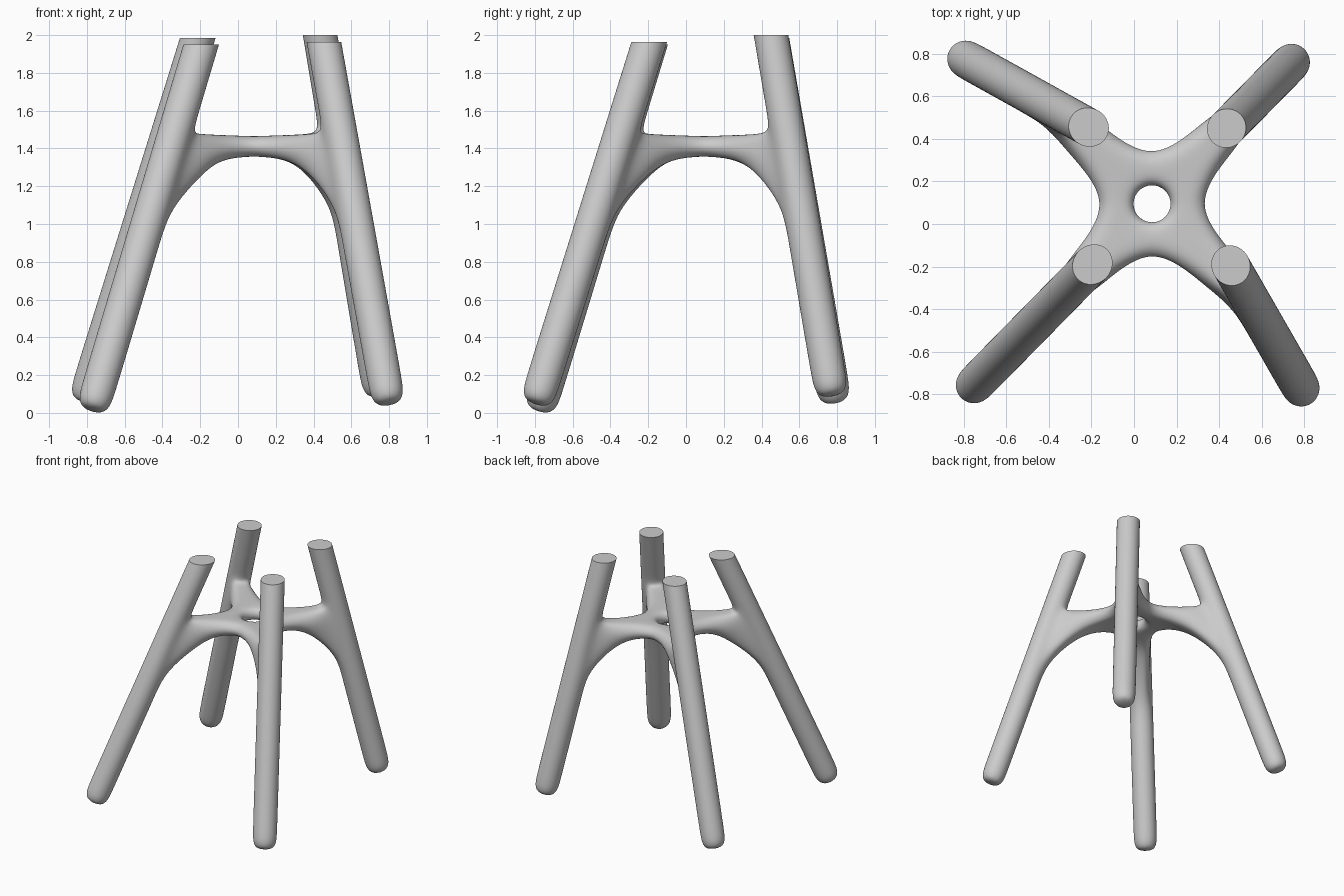
import bpy, bmesh, math
from mathutils import Vector

if "Cube" in bpy.data.objects:
    bpy.data.objects.remove(bpy.data.objects["Cube"])

HUB = Vector((0.085, 0.095, 0))
R = 0.1                      # cage radius (limit surface is about 0.09)
UP = Vector((0, 0, 1))
# top centre and foot centre of each leg, counter-clockwise
LEGS = [((0.435, 0.45, 2.0), (0.74, 0.76, 0.17)),
        ((-0.213, 0.455, 1.985), (-0.79, 0.775, 0.135)),
        ((-0.195, -0.19, 1.95), (-0.75, -0.755, 0.09)),
        ((0.455, -0.195, 1.963), (0.785, -0.77, 0.125))]

bm = bmesh.new()
crease = bm.edges.layers.float.new("crease_edge")


def bridge(a, b, closed=True):
    n = len(a)
    for i in range(n if closed else n - 1):
        j = (i + 1) % n
        bm.faces.new((a[i], a[j], b[j], b[i]))


# Hub: a flat ring around the central hole, 8 spokes
def hub_ring(radii, z):
    ring = []
    for i in range(8):
        a = math.radians(45 * i)
        r = radii[i % 2]     # even = between legs, odd = toward a leg
        ring.append(bm.verts.new(HUB + Vector((r * math.cos(a), r * math.sin(a), z))))
    return ring


out_top = hub_ring((0.19, 0.2), 1.468)
in_top = hub_ring((0.115, 0.115), 1.462)
in_mid = hub_ring((0.087, 0.087), 1.412)
in_bot = hub_ring((0.115, 0.115), 1.362)
out_bot = hub_ring((0.19, 0.2), 1.355)
for a, b in zip((out_top, in_top, in_mid, in_bot), (in_top, in_mid, in_bot, out_bot)):
    bridge(a, b)
valley = [bm.verts.new(HUB + Vector((0.24 * math.cos(i * math.pi / 2),
                                     0.24 * math.sin(i * math.pi / 2), 1.412)))
          for i in range(4)]

for k, (top, foot) in enumerate(LEGS):
    top, foot = Vector(top), Vector(foot)
    d = (top - foot).normalized()

    def axis(z):
        return foot + d * ((z - foot.z) / d.z)

    e = axis(1.42) - HUB
    e.z = 0
    dist = e.length
    e.normalize()
    s = UP.cross(e)
    u = (-e + d * e.dot(d)).normalized()
    v = (s - d * s.dot(d) - u * s.dot(u)).normalized()

    def leg_ring(c, r=R):
        return [bm.verts.new(c + r * (math.cos(i * math.pi / 4) * u
                                      + math.sin(i * math.pi / 4) * v)) for i in range(8)]

    # Leg: tube with a rounded foot and a level cut top
    rings = [leg_ring(top)]
    for p in rings[0]:
        p.co += d * ((top.z - p.co.z) / d.z)
    rings += [leg_ring(axis(z)) for z in (1.61, 1.52, 1.37, 1.09, 0.9, 0.5)]
    rings += [leg_ring(foot + d * h, r) for h, r in
              ((0.05, R), (-0.035, 0.97 * R), (-0.085, 0.62 * R))]
    for j in range(len(rings) - 1):
        a, b = rings[j], rings[j + 1]
        if j in (2, 3):      # opening where the arm joins
            bridge(a[1:], b[1:], closed=False)
        else:
            bridge(a, b)
    bm.faces.new(rings[0])
    bm.faces.new(rings[-1])
    for i in range(8):
        edge = bm.edges.get((rings[0][i], rings[0][(i + 1) % 8]))
        edge[crease] = 1.0
        edge.smooth = False
    t, m, b = rings[2], rings[3], rings[4]
    bm.verts.remove(m[0])
    joint = [t[1], t[0], t[7], m[7], b[7], b[0], b[1], m[1]]

    # Arm: eight-sided sections from the hub to the leg
    def section(r, wide, narrow, zt, zm, zb):
        pts = [(narrow, zt), (0, zt), (-narrow, zt), (-wide, zm),
               (-narrow, zb), (0, zb), (narrow, zb), (wide, zm)]
        return [bm.verts.new(HUB + e * r + s * w + UP * z) for w, z in pts]

    l, c, q = (2 * k + 2) % 8, 2 * k + 1, 2 * k
    base = [out_top[l], out_top[c], out_top[q], valley[k],
            out_bot[q], out_bot[c], out_bot[l], valley[(k + 1) % 4]]
    s1 = section(0.31, 0.125, 0.075, 1.472, 1.405, 1.335)
    s2 = section(dist - 0.185, 0.112, 0.072, 1.477, 1.38, 1.262)
    for a, b in zip((base, s1, s2), (s1, s2, joint)):
        bridge(a, b)

bmesh.ops.recalc_face_normals(bm, faces=bm.faces[:])
for f in bm.faces:
    f.smooth = True
mesh = bpy.data.meshes.new("leg_frame")
bm.to_mesh(mesh)
bm.free()
frame = bpy.data.objects.new("leg_frame", mesh)
bpy.context.collection.objects.link(frame)
sub = frame.modifiers.new("smooth", 'SUBSURF')
sub.levels = sub.render_levels = 3
